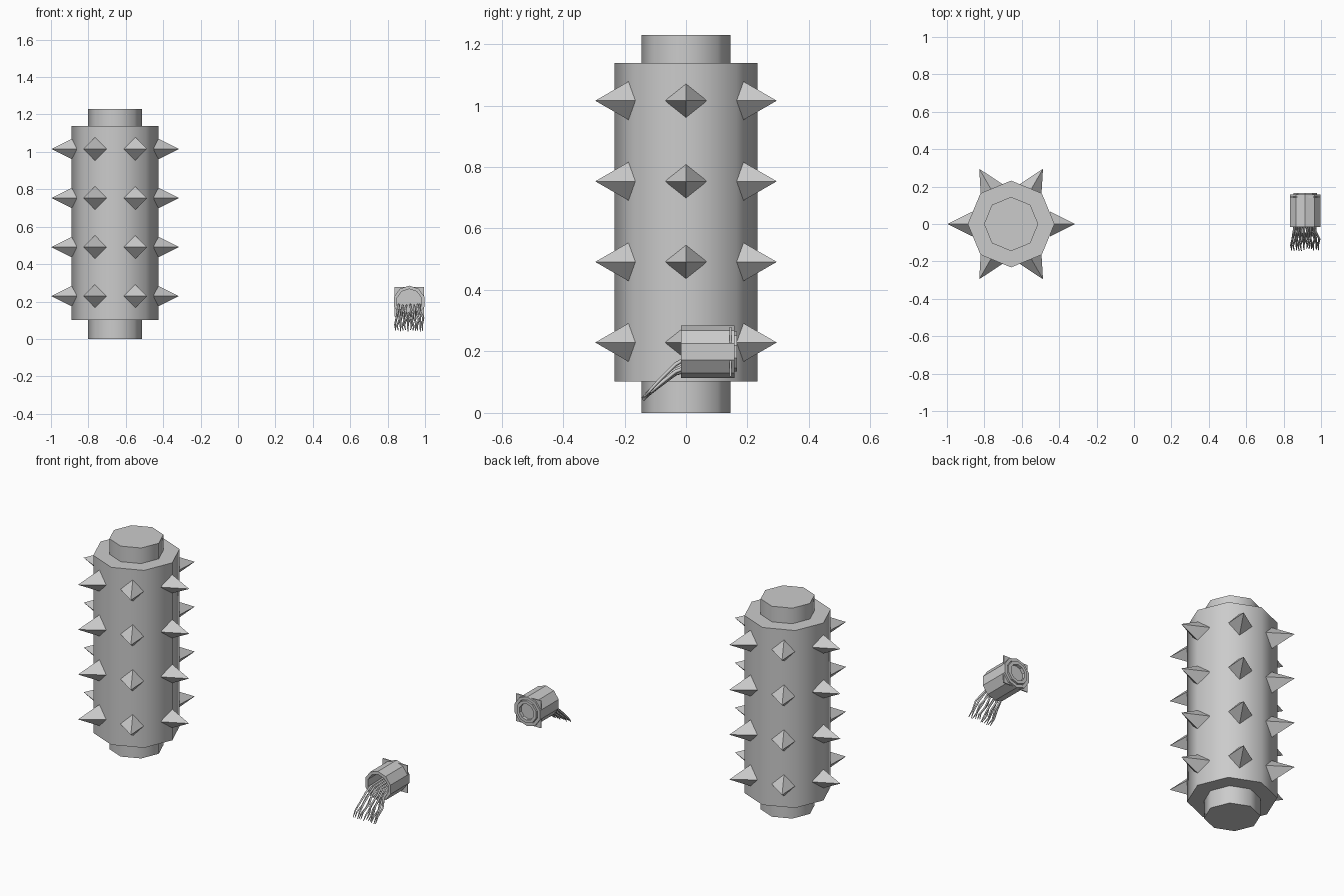
import bpy, bmesh, math, random
from math import sin, cos, radians, pi

if "Cube" in bpy.data.objects:
    bpy.data.objects.remove(bpy.data.objects["Cube"])

random.seed(4)
CX = -0.657               # roller axis
TX, TZ = 0.9155, 0.199    # tube axis


def finish(bm, name, smooth=None):
    bmesh.ops.recalc_face_normals(bm, faces=bm.faces)
    me = bpy.data.meshes.new(name)
    bm.to_mesh(me)
    bm.free()
    ob = bpy.data.objects.new(name, me)
    bpy.context.collection.objects.link(ob)
    if smooth:
        bpy.ops.object.select_all(action='DESELECT')
        ob.select_set(True)
        bpy.context.view_layer.objects.active = ob
        bpy.ops.object.shade_smooth_by_angle(angle=radians(smooth))
    return ob


def lathe(name, place, profile, n, start=0.0, closed=False, smooth=None):
    """Skin n-sided rings of (radius, offset); cap the ends or close the loop."""
    bm = bmesh.new()
    rings = [[bm.verts.new(place(r * cos(start + 2 * pi * i / n),
                                 r * sin(start + 2 * pi * i / n), t))
              for i in range(n)] for r, t in profile]
    pairs = list(zip(rings, rings[1:]))
    if closed:
        pairs.append((rings[-1], rings[0]))
    else:
        bm.faces.new(rings[0])
        bm.faces.new(rings[-1])
    for a, b in pairs:
        for i in range(n):
            j = (i + 1) % n
            bm.faces.new((a[i], a[j], b[j], b[i]))
    return finish(bm, name, smooth)


def upright(a, b, t):
    return (CX + a, b, t)


def lengthwise(a, b, t):
    return (TX + a, t, TZ + b)


# Octagonal roller with narrower ends
lathe("roller_body", upright,
      [(0.145, 0), (0.145, 0.102), (0.232, 0.102), (0.232, 1.139),
       (0.145, 1.139), (0.145, 1.23)], 8, smooth=50)

# Four rows of six diamond-based spikes
bm = bmesh.new()
base_r, tip_r, half = 0.207, 0.341, 0.067
for row in range(4):
    z = 0.229 + 0.2622 * row
    for k in range(6):
        c, s = cos(k * pi / 3), sin(k * pi / 3)
        base = [bm.verts.new((CX + base_r * c - u * s, base_r * s + u * c, z + v))
                for u, v in ((half, 0), (0, half), (-half, 0), (0, -half))]
        tip = bm.verts.new((CX + tip_r * c, tip_r * s, z))
        bm.faces.new(base)
        for i in range(4):
            bm.faces.new((base[i], base[(i + 1) % 4], tip))
finish(bm, "spikes")

# Ten-sided hollow tube lying front to back
lathe("tube_shell", lengthwise,
      [(0.0855, -0.016), (0.0855, 0.158), (0.068, 0.158), (0.068, -0.016)],
      10, start=pi / 2, closed=True)

# Square plate whose corners show past the tube
lathe("back_plate", lengthwise, [(0.08 * 2 ** 0.5, 0.142), (0.08 * 2 ** 0.5, 0.148)],
      4, start=pi / 4)

# Raised rim at the back
lathe("back_rim", lengthwise,
      [(0.065, 0.145), (0.065, 0.166), (0.047, 0.166), (0.047, 0.145)],
      10, start=pi / 2, closed=True)

# Strands drooping out of the open front
cu = bpy.data.curves.new("strands", 'CURVE')
cu.dimensions = '3D'
cu.bevel_depth = 0.0065
cu.bevel_resolution = 0
cu.use_fill_caps = True
N = 12
for i in range(N):
    f = 2 * i / (N - 1) - 1
    x0 = 0.056 * f
    x1 = 0.072 * f
    low = 0.05 * (1 - f * f) ** 0.5 * (i % 2)
    j = random.uniform(-0.008, 0.008)
    path = [(x0, 0.14, 0.182 - low, 1), (x0, 0.0, 0.178 - low * 0.8, 1),
            (x0 + j, -0.035, 0.157 - low * 0.6, 1),
            (x1 - j, -0.08, 0.113 - low * 0.4, 0.9),
            (x1 + j, -0.115, 0.075 - low * 0.2, 0.75),
            (x1, -0.138 + j, 0.038 + abs(j) * 1.5, 0.3)]
    sp = cu.splines.new('POLY')
    sp.points.add(len(path) - 1)
    for p, (x, y, z, r) in zip(sp.points, path):
        p.co = (TX + x, y, z, 1)
        p.radius = r
bpy.context.collection.objects.link(bpy.data.objects.new("strands", cu))
